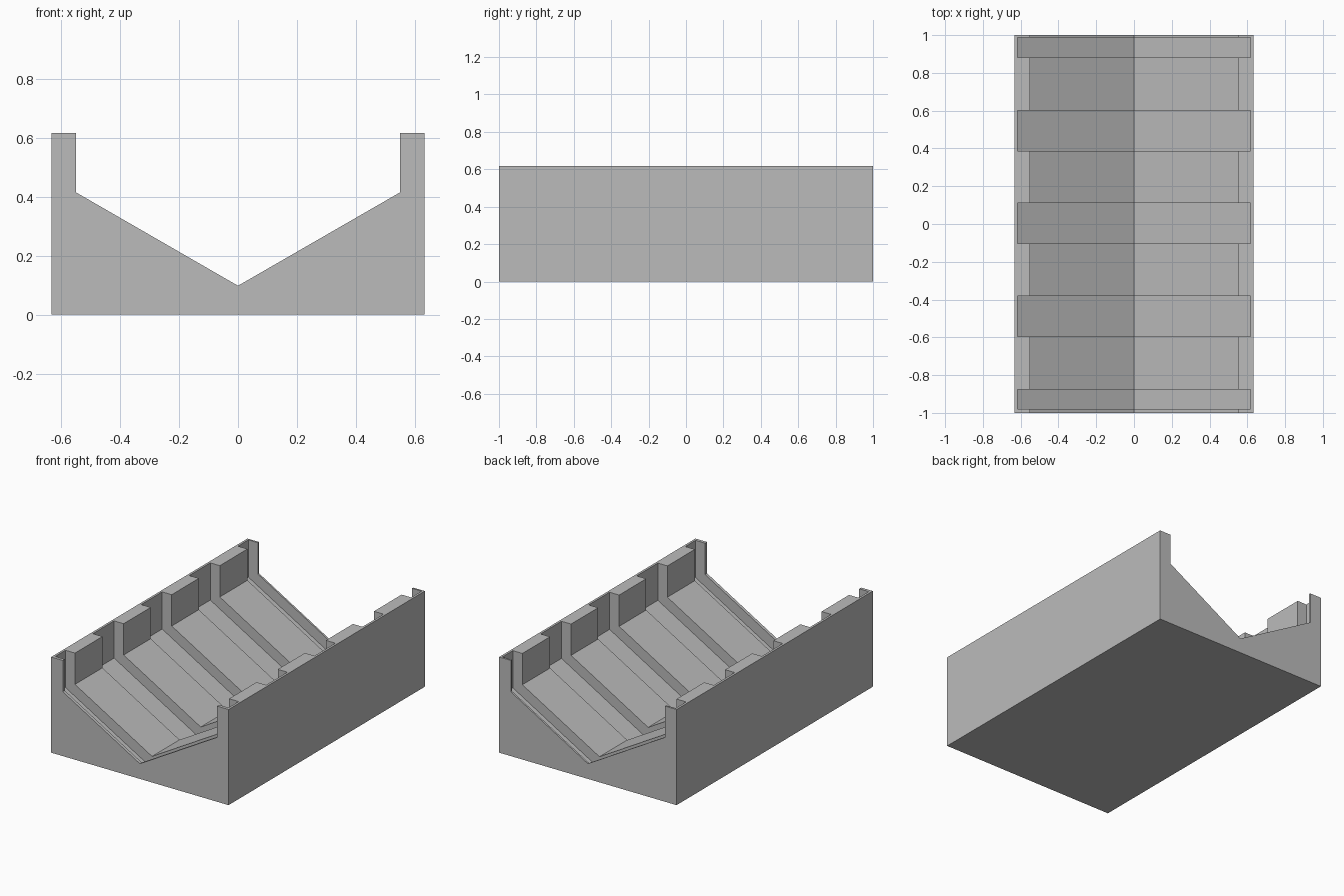
import bpy
import bmesh

if "Cube" in bpy.data.objects:
    bpy.data.objects.remove(bpy.data.objects["Cube"], do_unlink=True)

HALF_W, INNER_W, SLOT_W = 0.633, 0.55, 0.618
TOP, SHOULDER, VALLEY = 0.617, 0.415, 0.098
SLOPE = (SHOULDER - VALLEY) / INNER_W
SLOT_VALLEY = 0.021
# start and end of each cross slot along the length
SLOTS = [(-0.98, -0.876), (-0.596, -0.38), (-0.104, 0.11),
         (0.386, 0.6), (0.882, 0.988)]


def prisms(name, profile, spans):
    """Extrude an x-z profile along y, once for each span."""
    bm = bmesh.new()
    for y0, y1 in spans:
        face = bm.faces.new([bm.verts.new((x, y0, z)) for x, z in profile])
        ext = bmesh.ops.extrude_face_region(bm, geom=[face])
        moved = [v for v in ext["geom"] if isinstance(v, bmesh.types.BMVert)]
        bmesh.ops.translate(bm, verts=moved, vec=(0, y1 - y0, 0))
    bmesh.ops.recalc_face_normals(bm, faces=bm.faces)
    mesh = bpy.data.meshes.new(name)
    bm.to_mesh(mesh)
    bm.free()
    obj = bpy.data.objects.new(name, mesh)
    bpy.context.scene.collection.objects.link(obj)
    return obj


def mirrored(half):
    """Complete a profile listed from its +x side to the centre line."""
    return half + [(-x, z) for x, z in reversed(half) if x > 0]


# Block with a V-shaped channel between two upright walls
body = prisms("channel_block", mirrored([
    (HALF_W, 0), (HALF_W, TOP), (INNER_W, TOP),
    (INNER_W, SHOULDER), (0, VALLEY)]), [(-1, 1)])

# Cross slots sunk into the walls and the sloping floor
cutter = prisms("slot_cutter", mirrored([
    (SLOT_W, TOP + 0.1), (SLOT_W, SLOT_VALLEY + SLOPE * SLOT_W),
    (0, SLOT_VALLEY)]), SLOTS)
cutter.hide_render = True

cut = body.modifiers.new("slots", "BOOLEAN")
cut.operation = "DIFFERENCE"
cut.solver = "EXACT"
cut.object = cutter
bpy.context.view_layer.update()
result = bpy.data.meshes.new_from_object(
    body.evaluated_get(bpy.context.evaluated_depsgraph_get()))
body.modifiers.clear()
body.data = result
bpy.data.objects.remove(cutter, do_unlink=True)

# Plain grey finish
grey = bpy.data.materials.new("plain_grey")
grey.use_nodes = True
colour = (0.5, 0.5, 0.5, 1)
grey.diffuse_color = colour
grey.node_tree.nodes["Principled BSDF"].inputs["Base Color"].default_value = colour
body.data.materials.clear()
body.data.materials.append(grey)
